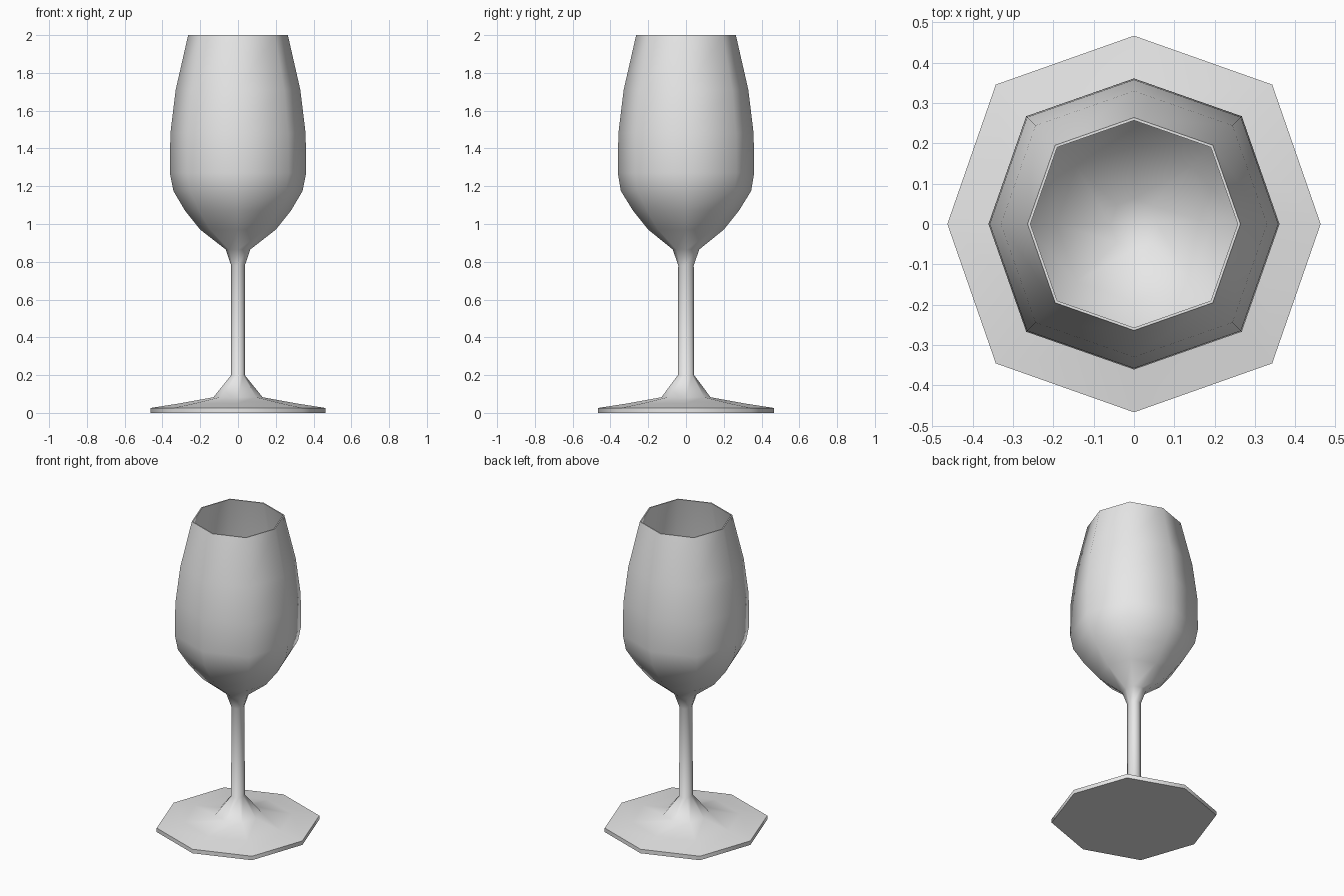
import bpy
import bmesh
from math import cos, sin, pi

cube = bpy.data.objects.get("Cube")
if cube:
    bpy.data.objects.remove(cube, do_unlink=True)

SIDES = 8
DIAGONAL = 1.047   # corners between the axes sit slightly further out
WALL = 0.007       # thickness of the bowl

grey = bpy.data.materials.new("pale grey glass")
grey.use_nodes = True
grey.diffuse_color = (0.8, 0.8, 0.8, 1)
grey.node_tree.nodes["Principled BSDF"].inputs["Base Color"].default_value = (0.8, 0.8, 0.8, 1)

# Profiles: half width along x, half width along y, height
foot = [(0.463, 0.467, 0), (0.463, 0.467, 0.026), (0.31, 0.31, 0.05), (0.13, 0.13, 0.083)]
stem = [(0.036, 0.043, 0.2), (0.036, 0.041, 0.78)]
bowl = [(0.065, 0.07, 0.865), (0.2, 0.2, 0.97), (0.28, 0.28, 1.07), (0.342, 0.345, 1.175),
        (0.361, 0.361, 1.27), (0.358, 0.358, 1.48), (0.33, 0.33, 1.71), (0.264, 0.264, 2)]

# The inner wall follows the bowl back down from the rim
inside = [(x - WALL, y - WALL, z + (WALL if z < 1.2 else 0)) for x, y, z in reversed(bowl)]


def lathe(name, profile):
    """Join eight-sided rings into one surface, closed at both ends."""
    bm = bmesh.new()
    rings = []
    for rx, ry, z in profile:
        ring = []
        for i in range(SIDES):
            a = 2 * pi * i / SIDES
            k = DIAGONAL if i % 2 else 1
            ring.append(bm.verts.new((rx * k * cos(a), ry * k * sin(a), z)))
        rings.append(ring)
    for low, high in zip(rings, rings[1:]):
        for i in range(SIDES):
            j = (i + 1) % SIDES
            bm.faces.new((low[i], low[j], high[j], high[i]))
    bm.faces.new(list(reversed(rings[0])))
    bm.faces.new(rings[-1])
    mesh = bpy.data.meshes.new(name)
    bm.to_mesh(mesh)
    bm.free()
    mesh.materials.append(grey)
    obj = bpy.data.objects.new(name, mesh)
    bpy.context.collection.objects.link(obj)
    return obj


# Foot, stem and bowl are one continuous smooth surface
glass = lathe("wine_glass", foot + stem + bowl + inside)
bpy.ops.object.select_all(action='DESELECT')
glass.select_set(True)
bpy.context.view_layer.objects.active = glass
bpy.ops.object.shade_smooth_by_angle(angle=pi / 3)
